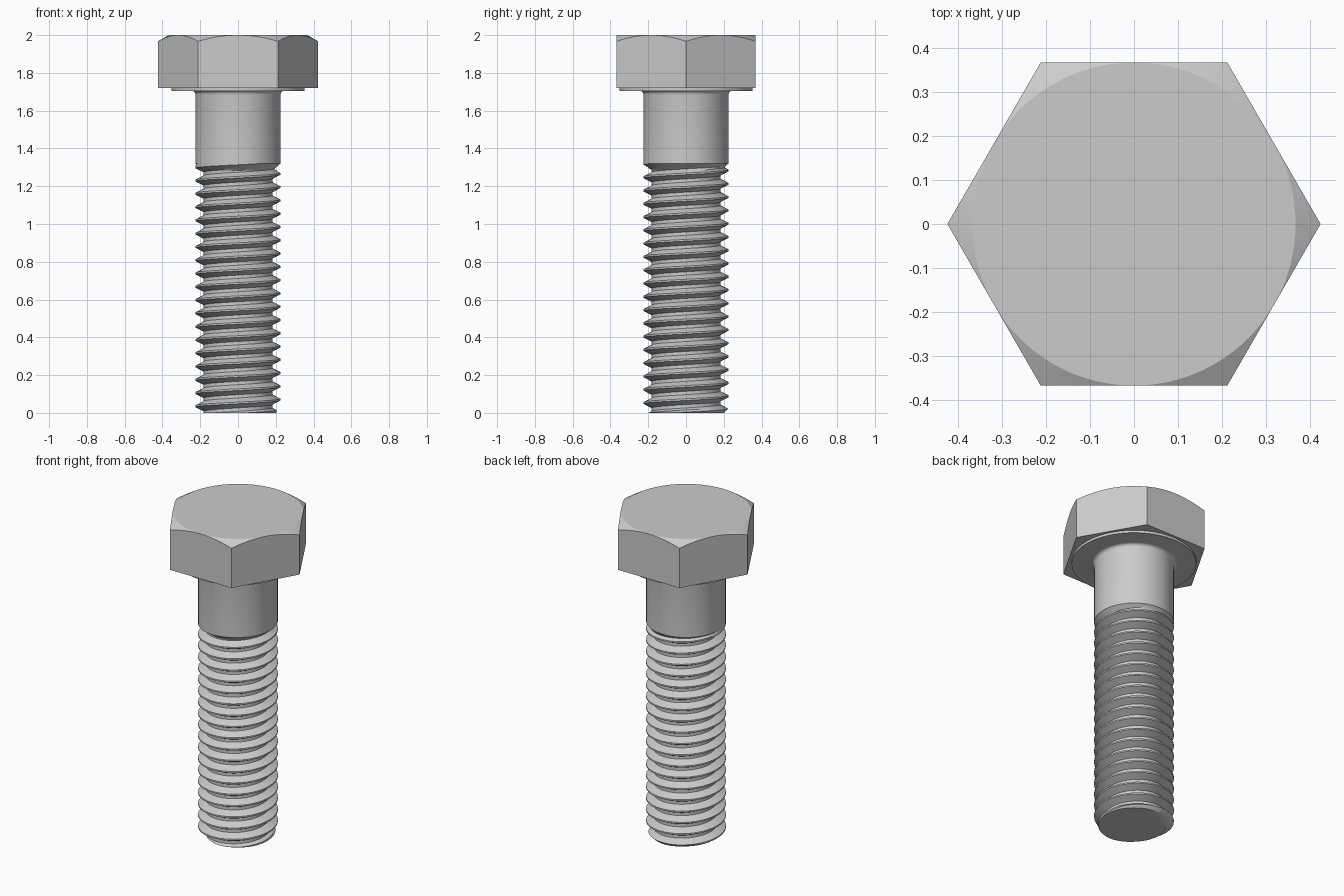
import bpy, bmesh
from math import pi, sin, cos, floor

if "Cube" in bpy.data.objects:
    bpy.data.objects.remove(bpy.data.objects["Cube"])

SEG = 72
R_MAJOR, R_MINOR = 0.225, 0.182
PITCH, THREAD_TOP = 0.0703, 1.32


def finish(name, bm, angle):
    bmesh.ops.remove_doubles(bm, verts=bm.verts, dist=1e-5)
    bmesh.ops.recalc_face_normals(bm, faces=bm.faces)
    me = bpy.data.meshes.new(name)
    bm.to_mesh(me)
    bm.free()
    ob = bpy.data.objects.new(name, me)
    bpy.context.collection.objects.link(ob)
    bpy.ops.object.select_all(action='DESELECT')
    ob.select_set(True)
    bpy.context.view_layer.objects.active = ob
    bpy.ops.object.shade_smooth_by_angle(angle=angle)
    return ob


def bridge(bm, rings):
    for a, b in zip(rings, rings[1:]):
        for i in range(len(a)):
            j = (i + 1) % len(a)
            bm.faces.new((a[i], a[j], b[j], b[i]))


# Hex head with a conical chamfer that scallops each flat
bm = bmesh.new()
R_HEX, N = 0.424, 16
APO = R_HEX * cos(pi / 6)
low, rim, top = [], [], []
for i in range(6 * N):
    t = 2 * pi * i / (6 * N)
    local = t % (pi / 3) - pi / 6
    r = APO / cos(local)
    low.append(bm.verts.new((r * cos(t), r * sin(t), 1.72)))
    rim.append(bm.verts.new((r * cos(t), r * sin(t), 2 - (r - APO) * 0.577)))
    top.append(bm.verts.new((APO * cos(t), APO * sin(t), 2)))
bridge(bm, [low, rim, top])
bm.faces.new(low)
bm.faces.new(top)
finish("hex_head", bm, 0.35)

# Plain shank, fillet and washer face turned as one profile
bm = bmesh.new()
profile = [(R_MAJOR, THREAD_TOP), (R_MAJOR, 1.685)]
profile += [(0.245 - 0.02 * cos(a * pi / 8), 1.685 + 0.02 * sin(a * pi / 8)) for a in range(1, 5)]
profile += [(0.352, 1.705), (0.352, 1.72)]
bridge(bm, [[bm.verts.new((r * cos(2 * pi * i / SEG), r * sin(2 * pi * i / SEG), z))
             for i in range(SEG)] for r, z in profile])
finish("shank", bm, 0.6)


# Helical thread: radius as a function of angle and height
def thread_radius(t, z):
    f = z / PITCH - t / (2 * pi)
    d = abs(f - floor(f + 0.5))
    k = min(max((d - 0.0625) / 0.3125, 0), 1)
    r = R_MAJOR - (R_MAJOR - R_MINOR) * k
    r = max(r, R_MAJOR - (THREAD_TOP - z) * 1.2)
    return min(r, 0.2 + z)


bm = bmesh.new()
steps = (-0.0625, 0.0625, 0.21875, 0.375, 0.5, 0.625, 0.78125)
turns = int(THREAD_TOP / PITCH) + 3
cols = []
for i in range(SEG + 1):
    t = 2 * pi * i / SEG
    col = []
    for n in range(-2, turns):
        for s in steps:
            z = min(max(PITCH * (n + s + i / SEG), 0), THREAD_TOP)
            r = thread_radius(t, z)
            col.append(bm.verts.new((r * cos(t), r * sin(t), z)))
    cols.append(col)
for a, b in zip(cols, cols[1:]):
    for j in range(len(a) - 1):
        quad = (a[j], b[j], b[j + 1], a[j + 1])
        zs = [v.co.z for v in quad]
        if max(zs) - min(zs) > 1e-6:
            bm.faces.new(quad)
bm.faces.new([c[0] for c in cols[:SEG]])
finish("thread", bm, 0.6)
